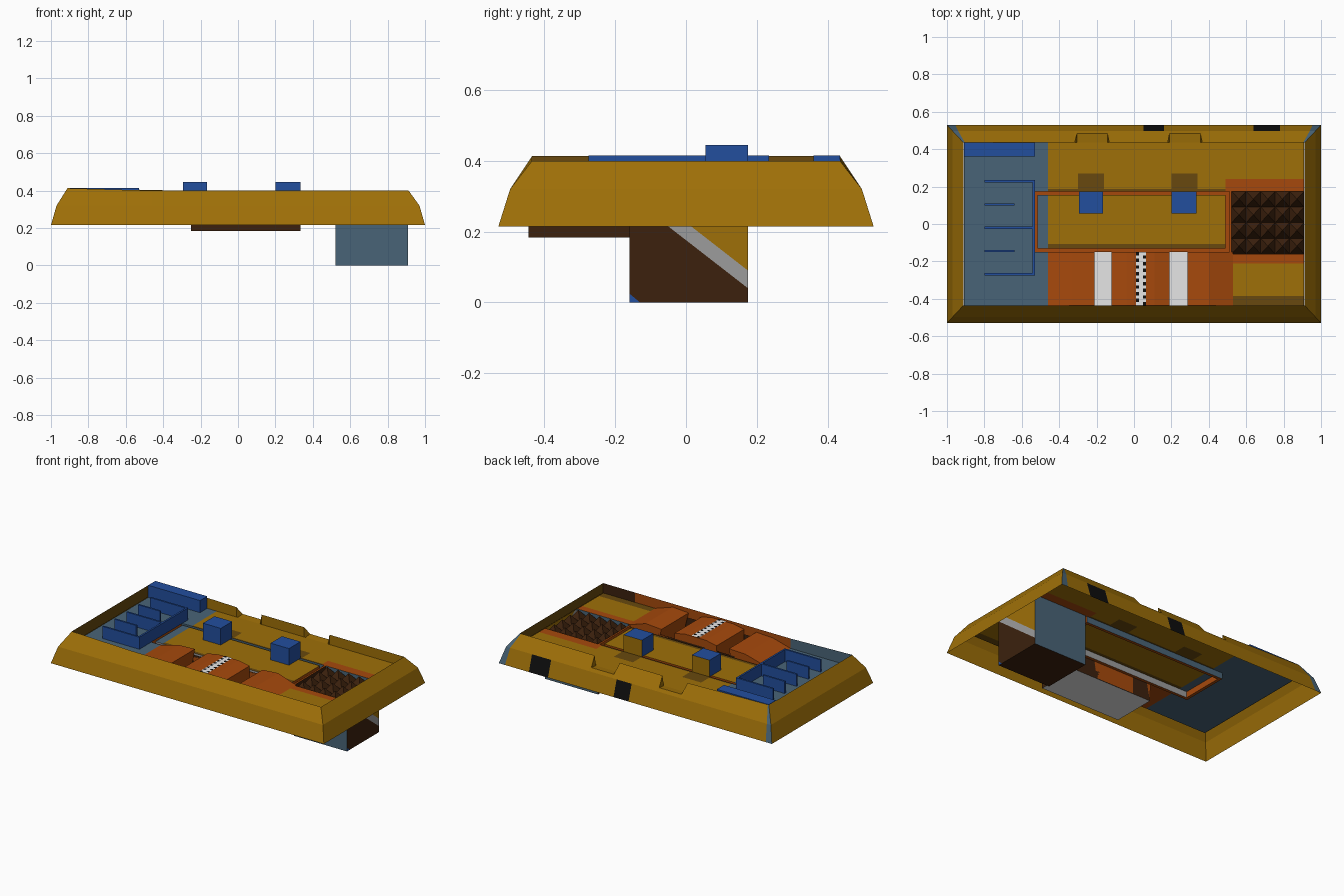
import bpy

if "Cube" in bpy.data.objects:
    bpy.data.objects.remove(bpy.data.objects["Cube"])

def lin(c):
    c /= 255
    return c / 12.92 if c <= 0.04045 else ((c + 0.055) / 1.055) ** 2.4

COLOURS = {"ochre": (159, 112, 8), "dark_ochre": (104, 73, 14), "blue_grey": (73, 100, 119),
           "blue": (34, 78, 158), "orange": (166, 73, 12), "brown": (60, 33, 13),
           "white": (230, 230, 230), "grey": (156, 156, 156), "black": (14, 14, 14)}
MATS, IDX = [], {}
for n, c in COLOURS.items():
    m = bpy.data.materials.new(n)
    m.diffuse_color = (*[lin(v) for v in c], 1)
    m.use_nodes = True
    m.node_tree.nodes["Principled BSDF"].inputs["Base Color"].default_value = m.diffuse_color
    IDX[n] = len(MATS)
    MATS.append(m)

def build(name, polys):
    """Object from (points, colour) polygons, sharing equal points."""
    ids, verts, faces = {}, [], []
    for pts, _ in polys:
        f = []
        for p in pts:
            k = tuple(round(v, 4) for v in p)
            if k not in ids:
                ids[k] = len(verts)
                verts.append(k)
            f.append(ids[k])
        faces.append(f)
    me = bpy.data.meshes.new(name)
    me.from_pydata(verts, [], faces)
    for m in MATS:
        me.materials.append(m)
    for p, (_, col) in zip(me.polygons, polys):
        p.material_index = IDX[col]
    ob = bpy.data.objects.new(name, me)
    bpy.context.collection.objects.link(ob)
    return ob

def box(x0, x1, y0, y1, z0, z1, col, skip="", **over):
    """Six outward faces; skip some by name, recolour others by keyword."""
    a, b, c, d = (x0, y0), (x1, y0), (x1, y1), (x0, y1)
    sides = {"front": (a, b), "right": (b, c), "back": (c, d), "left": (d, a)}
    out = [([(*p, z0), (*q, z0), (*q, z1), (*p, z1)], over.get(k, col))
           for k, (p, q) in sides.items() if k not in skip]
    if "top" not in skip:
        out.append(([(*p, z1) for p in (a, b, c, d)], over.get("top", col)))
    if "bottom" not in skip:
        out.append(([(*p, z0) for p in (d, c, b, a)], over.get("bottom", col)))
    return out

FZ = 0.335                    # deck height
YF, YB = -0.435, 0.435        # deck front and back
PIT = (0.522, 0.91, -0.16, 0.175)
RAMPS = (-0.46, 0.53, YF, -0.15)

# --- sloped outer rim with two notches at the back
LEVELS = [(1, .53, .215), (.97, .497, .32), (.912, .435, .40), (.912, .435, FZ)]
EDGE = (.045, .03, .008, .008)            # corner strip width per level
back_x = [.9, .78, .64, .365, .355, .19, .18, .16, .05, -.132, -.142, -.305, -.317, -.9]
ring = ([(-1, -1, None), (0, -1, -.46), (0, -1, .68), (1, -1, None), (1, 1, None)]
        + [(0, 1, x) for x in back_x] + [(-1, 1, None)])

def rim_point(level, item):
    sx, sy, x = item
    hx, hy, z = LEVELS[level]
    if x is None:
        return (sx * hx, sy * hy, z + (.013 if level == 2 and sx < 0 else 0))
    if level == 2 and sy > 0 and (.185 < x < .36 or -.31 < x < -.14):
        return (x, .483, FZ + .005)
    if abs(x) == .9:
        x = (hx - EDGE[level]) * (1 if x > 0 else -1)
        z += .013 if level == 2 and x < 0 else 0
    return (x, sy * hy, z)

rim = []
for k in range(3):
    for i, a in enumerate(ring):
        b = ring[(i + 1) % len(ring)]
        col = "ochre"
        if k == 2:                                   # inner walls
            if a[1] < 0 and b[1] < 0:
                col = ("blue_grey", "orange", "brown")[i]
            elif a[1] != b[1]:
                col = "dark_ochre"
        elif a[1] > 0 and b[1] > 0:
            if a[2] is None or b[2] is None:
                col = "blue_grey"
            elif k == 0 and (a[2], b[2]) in ((.78, .64), (.16, .05)):
                col = "black"
        rim.append(([rim_point(k, a), rim_point(k, b), rim_point(k + 1, b), rim_point(k + 1, a)], col))
build("outer_rim", rim)

# --- deck: rectangular areas painted in order, None is an opening
RX0, RX1, RY0, RY1, W = -.535, .51, -.15, .175, .02
areas = [(-.91, .91, YF, YB, "ochre"), (-.91, -.46, YF, YB, "blue_grey"),
         (-.3, -.16, .175, .27, "dark_ochre"), (.2, .34, .175, .27, "dark_ochre"),
         (-.46, .49, -.13, -.108, "dark_ochre"), (-.46, .49, .175, .187, "dark_ochre"),
         (.53, .91, YF, -.385, "dark_ochre"),
         (.49, .91, .175, .24, "orange"), (.51, .91, -.21, -.15, "orange"),
         (.49, .522, -.15, .175, "orange"),
         (*RAMPS, None), (*PIT, None),
         (RX0, RX1, RY0, RY0 + W, None), (RX0, RX1, RY1 - W, RY1, None),
         (RX0, RX0 + W, RY0, RY1, None), (RX1 - W, RX1, RY0, RY1, None)]
xs = sorted({v for a in areas for v in a[:2]})
ys = sorted({v for a in areas for v in a[2:4]})
deck = []
for x0, x1 in zip(xs, xs[1:]):
    for y0, y1 in zip(ys, ys[1:]):
        cx, cy = (x0 + x1) / 2, (y0 + y1) / 2
        col = [a[4] for a in areas if a[0] < cx < a[1] and a[2] < cy < a[3]][-1]
        if col:
            deck.append(([(x0, y0, FZ), (x1, y0, FZ), (x1, y1, FZ), (x0, y1, FZ)], col))
build("deck", deck)

# --- rectangular track groove sunk into the deck
GZ = .295
groove = box(RX0, RX1, RY0, RY1, GZ, FZ, "orange", skip="top bottom", back="blue_grey")
groove += box(RX0 + W, RX1 - W, RY0 + W, RY1 - W, GZ, FZ, "orange", skip="top bottom", front="grey")
for r in ((RX0, RX1, RY0, RY0 + W), (RX0, RX1, RY1 - W, RY1),
          (RX0, RX0 + W, RY0 + W, RY1 - W), (RX1 - W, RX1, RY0 + W, RY1 - W)):
    groove += box(*r, GZ, FZ, "orange", skip="front right back left top")
build("track_groove", groove)

# --- deep pit with a striped end wall
pit = box(*PIT, 0, FZ, "blue_grey", skip="right top", bottom="brown", left="brown")
X, Y0, Y1 = PIT[1], PIT[2], PIT[3]
for prof, col in (([(Y0, 0), (Y0 + .03, 0), (Y0, .025)], "blue"),
                  ([(Y0 + .03, 0), (Y1, 0), (Y1, .04), (Y0, .30), (Y0, .025)], "brown"),
                  ([(Y0, .30), (Y1, .04), (Y1, .09), (-.14, FZ), (Y0, FZ)], "grey"),
                  ([(Y1, .09), (Y1, FZ), (-.14, FZ)], "ochre")):
    pit.append(([(X, y, z) for y, z in prof], col))
build("pit_walls", pit)

# --- pyramid spikes filling the pit
spikes, NX, NY = [], 5, 4
dx, dy = (PIT[1] - PIT[0]) / NX, (PIT[3] - PIT[2]) / NY
for i in range(NX):
    for j in range(NY):
        x, y = PIT[0] + i * dx, PIT[2] + j * dy
        c = [(x, y, .3), (x + dx, y, .3), (x + dx, y + dy, .3), (x, y + dy, .3)]
        tip = (x + dx / 2, y + dy / 2, .355)
        spikes += [([c[k], c[(k + 1) % 4], tip], "brown") for k in range(4)]
build("pit_spikes", spikes)

# --- jump trough and its three ramps
build("jump_trough", box(-.25, .335, -.445, RAMPS[3], .183, FZ, "brown", skip="top", bottom="white"))

def ramp(name, prof):
    y0, y1 = RAMPS[2], RAMPS[3]
    polys = [([(x, y0, z) for x, z in prof[::-1]], "orange"), ([(x, y1, z) for x, z in prof], "orange")]
    for (xa, za), (xb, zb) in zip(prof, prof[1:] + prof[:1]):
        polys.append(([(xa, y0, za), (xb, y0, zb), (xb, y1, zb), (xa, y1, za)], "orange"))
    build(name, polys)

ramp("left_ramp", [(-.46, FZ), (-.33, .37), (-.21, .375), (-.248, .187), (-.255, FZ - .002)])
ramp("middle_ramp", [(-.12, .187), (-.12, .37), (-.04, .385), (.11, .385), (.19, .37), (.19, .187)])
ramp("right_ramp", [(.333, .187), (.285, .37), (.40, .378), (.53, FZ), (.336, FZ - .002)])

# --- chequered line over the middle ramp
line, N = [], 16
cx, sy = [.01, .027, .048, .065], (RAMPS[3] - YF) / N
for j in range(N):
    for i in range(3):
        y = YF + j * sy
        col = "black" if i != 1 and (j + i // 2) % 2 else "white"
        line.append(([(cx[i], y, .388), (cx[i + 1], y, .388),
                      (cx[i + 1], y + sy, .388), (cx[i], y + sy, .388)], col))
build("chequered_line", line)

# --- blue cubes on the deck
for name, x0, x1 in (("left_cube", -.295, -.165), ("right_cube", .2, .335)):
    build(name, box(x0, x1, .055, .175, FZ, .445, "blue", back="ochre", skip="bottom"))

# --- blue comb walls and corner block
build("corner_block", box(-.91, -.53, .36, YB, FZ, .415, "blue", skip="bottom"))
T = .012
build("comb_spine", box(-.53 - T, -.53, -.275, .235, FZ, .415, "blue", skip="bottom"))
for i in range(5):
    y = -.269 + i * .1245
    x1 = -.53 - T if i % 2 == 0 else -.64
    build(f"comb_wall_{i + 1}", box(-.80, x1, y - T / 2, y + T / 2, FZ, .415, "blue", skip="bottom"))
